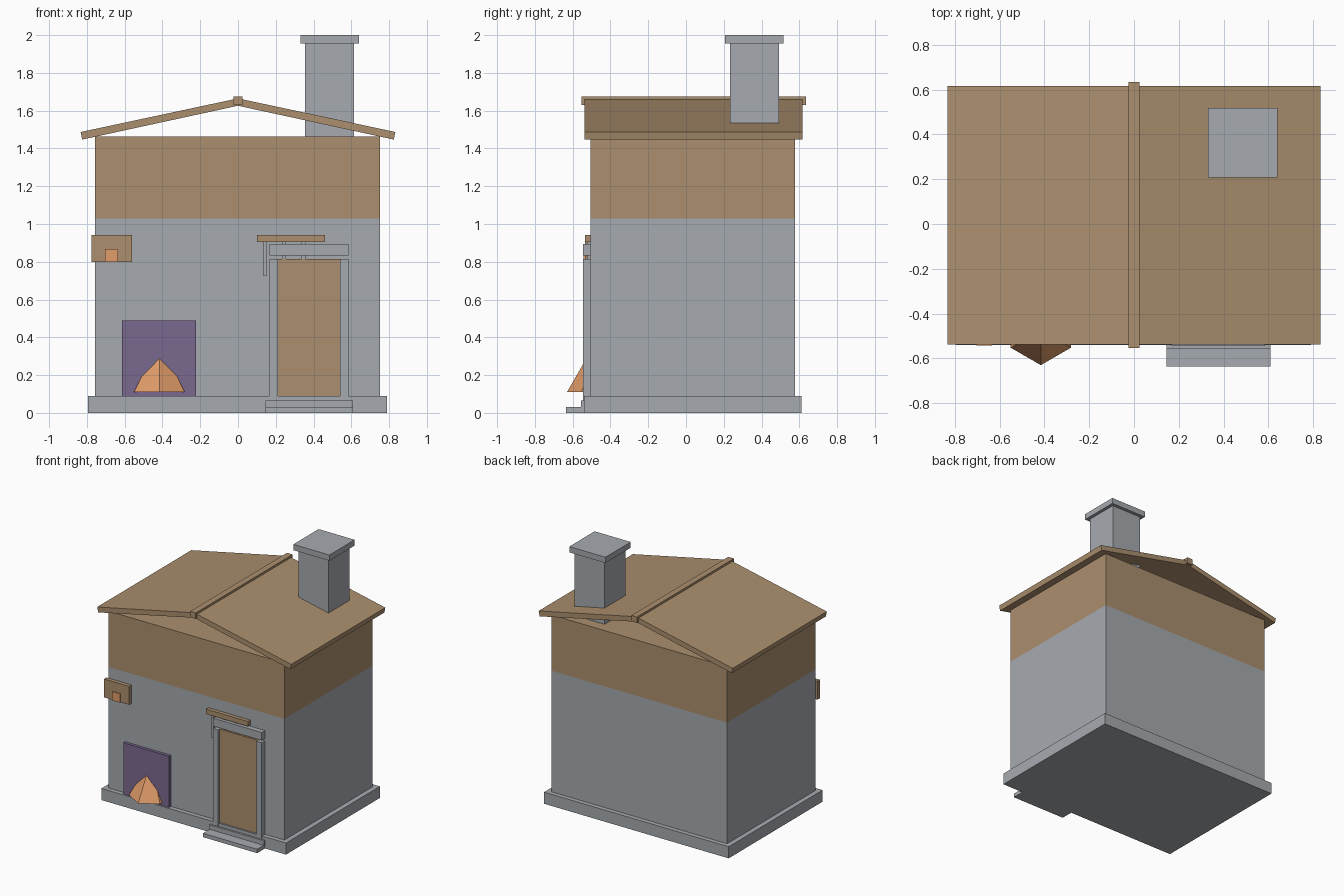
import bpy, bmesh
from mathutils import Vector

default = bpy.data.objects.get("Cube")
if default:
    bpy.data.objects.remove(default, do_unlink=True)


def material(name, *rgb):
    linear = [((c / 255 + 0.055) / 1.055) ** 2.4 for c in rgb] + [1]
    mat = bpy.data.materials.new(name)
    mat.use_nodes = True
    mat.diffuse_color = linear
    mat.node_tree.nodes["Principled BSDF"].inputs["Base Color"].default_value = linear
    return mat


stone = material("grey stone", 166, 170, 175)
wood = material("tan wood", 171, 143, 110)
purple = material("muted purple", 122, 105, 142)
orange = material("warm orange", 224, 156, 105)


def finish(name, bm, *mats):
    bmesh.ops.recalc_face_normals(bm, faces=bm.faces)
    mesh = bpy.data.meshes.new(name)
    bm.to_mesh(mesh)
    bm.free()
    for mat in mats:
        mesh.materials.append(mat)
    obj = bpy.data.objects.new(name, mesh)
    bpy.context.collection.objects.link(obj)
    return obj


def box_mesh(x, y, z):
    bm = bmesh.new()
    bmesh.ops.create_cube(bm, size=1)
    for v in bm.verts:
        v.co = Vector(r[0] if c < 0 else r[1] for c, r in zip(v.co, (x, y, z)))
    return bm


def box(name, x, y, z, mat):
    return finish(name, box_mesh(x, y, z), mat)


def extrude_profile(name, points, y0, y1, mat):
    bm = bmesh.new()
    face = bm.faces.new([bm.verts.new((x, y0, z)) for x, z in points])
    out = bmesh.ops.extrude_face_region(bm, geom=[face])
    verts = [g for g in out["geom"] if isinstance(g, bmesh.types.BMVert)]
    bmesh.ops.translate(bm, verts=verts, vec=(0, y1 - y0, 0))
    return finish(name, bm, mat)


# Foundation and two-tone walls
WALL = -0.505
box("foundation", (-0.795, 0.79), (-0.54, 0.612), (0, 0.09), stone)
bm = box_mesh((-0.757, 0.752), (WALL, 0.577), (0.09, 1.463))
split = 1.03
bmesh.ops.bisect_plane(bm, geom=bm.verts[:] + bm.edges[:] + bm.faces[:],
                       plane_co=(0, 0, split), plane_no=(0, 0, 1))
for f in bm.faces:
    f.material_index = int(f.calc_center_median().z > split)
finish("walls", bm, stone, wood)

# Open gable roof with ridge beam
for side, s in (("left", 1), ("right", -1)):
    slope = [(0, 1.665), (0.833 * s, 1.487), (0.825 * s, 1.447), (0, 1.626)]
    extrude_profile(side + "_roof_slab", slope, -0.537, 0.617, wood)
box("ridge_beam", (-0.024, 0.024), (-0.553, 0.635), (1.63, 1.676), wood)

# Chimney
box("chimney_stack", (0.355, 0.615), (0.232, 0.492), (1.4, 1.957), stone)
box("chimney_cap", (0.33, 0.64), (0.207, 0.517), (1.955, 2), stone)

# Door, frame and steps
box("door", (0.21, 0.543), (-0.528, WALL), (0.09, 0.815), wood)
for side, x in (("right", 0.168), ("left", 0.541)):
    box(side + "_door_post", (x, x + 0.043), (-0.545, WALL), (0.065, 0.815), stone)
box("door_lintel", (0.168, 0.585), (-0.545, WALL), (0.833, 0.895), stone)
box("lower_step", (0.145, 0.61), (-0.636, -0.5), (0, 0.03), stone)
box("upper_step", (0.145, 0.61), (-0.555, -0.5), (0.03, 0.065), stone)

# Wooden rail with hanging strips
box("door_rail", (0.1, 0.46), (-0.535, WALL), (0.905, 0.943), wood)
for i in range(3):
    x = 0.132 + 0.102 * i
    box(f"rail_strip_{i + 1}", (x, x + 0.021), (-0.522, WALL), (0.728, 0.905), stone)

# Hearth panel with half-sunk flame
box("hearth_panel", (-0.615, -0.222), (-0.528, WALL), (0.09, 0.488), purple)
bm = bmesh.new()
bmesh.ops.create_cone(bm, cap_ends=True, segments=6, radius1=0.155, radius2=0, depth=0.27)
front = min(bm.verts, key=lambda v: v.co.y)
if abs(front.co.x) > 0.01:
    for v in bm.verts:
        v.co.x, v.co.y = -v.co.y, v.co.x
bmesh.ops.translate(bm, verts=bm.verts, vec=(-0.416, -0.475, 0.245))
finish("flame", bm, orange)

# Wall sign with small inset block
box("wall_sign", (-0.776, -0.56), (-0.535, WALL), (0.8, 0.943), wood)
box("sign_block", (-0.703, -0.635), (-0.543, -0.53), (0.8, 0.868), orange)
